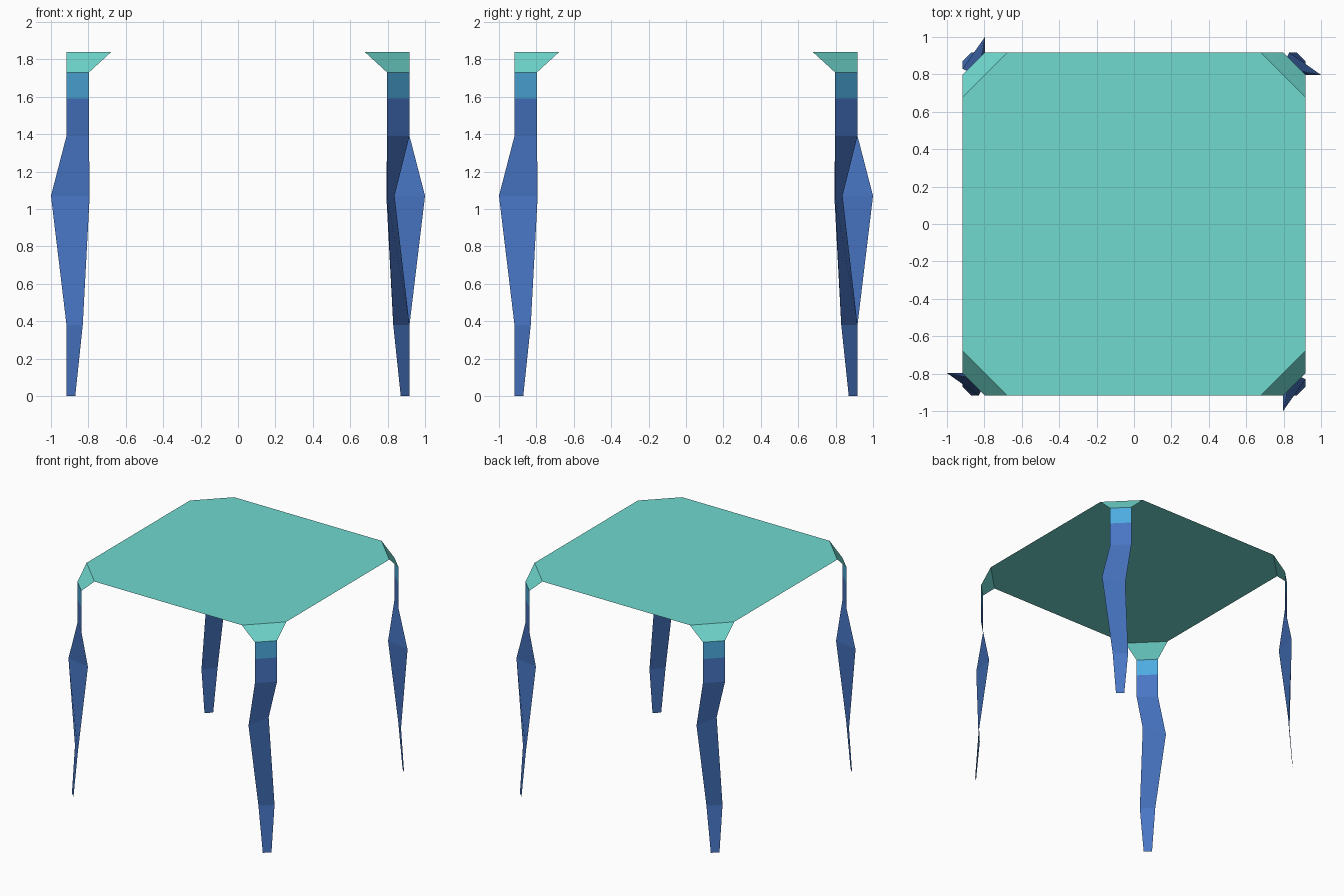
import bpy, bmesh, math
from mathutils import Matrix

if "Cube" in bpy.data.objects:
    bpy.data.objects.remove(bpy.data.objects["Cube"])


def material(name, rgb):
    m = bpy.data.materials.new(name)
    lin = [((c / 255 + 0.055) / 1.055) ** 2.4 for c in rgb]
    m.diffuse_color = (*lin, 1)
    m.use_nodes = True
    m.node_tree.nodes["Principled BSDF"].inputs["Base Color"].default_value = m.diffuse_color
    return m


TEAL = material("teal", (112, 216, 207))
SKY = material("light blue", (78, 172, 224))
BLUE = material("blue", (72, 118, 196))

R = 0.917        # half width of the top
TOP = 1.84       # height of the top
CUT = 0.677      # start of the corner cut
HIP = 0.797      # where the flap meets the leg


def make_object(name, bm, mats):
    mesh = bpy.data.meshes.new(name)
    bm.to_mesh(mesh)
    bm.free()
    for m in mats:
        mesh.materials.append(m)
    ob = bpy.data.objects.new(name, mesh)
    bpy.context.collection.objects.link(ob)
    return ob


def strip(rows):
    """Sheet of quads joining two-point rows given from top to bottom."""
    bm = bmesh.new()
    pairs = [(bm.verts.new((*a, z)), bm.verts.new((*b, z))) for z, a, b in rows]
    for (a0, b0), (a1, b1) in zip(pairs, pairs[1:]):
        bm.faces.new((a0, a1, b1, b0))
    bm.normal_update()
    # faces look outwards, away from the centre axis
    for f in bm.faces:
        if f.normal.x + f.normal.y < 0:
            f.normal_flip()
    return bm


# Top: one thin sheet with cut corners
bm = bmesh.new()
ring = []
for i in range(4):
    rot = Matrix.Rotation(i * math.pi / 2, 4, 'Z')
    for p in ((R, CUT), (CUT, R)):
        v = bm.verts.new((*p, TOP))
        v.co = rot @ v.co
        ring.append(v)
bm.faces.new(ring)
make_object("table_top", bm, [TEAL])

# Corner flaps and legs, repeated by quarter turns; the knee is kicked sideways
for i, corner in enumerate(("back_right", "back_left", "front_left", "front_right")):
    rot = Matrix.Rotation(i * math.pi / 2, 4, 'Z')

    flap = strip([(TOP, (R, CUT), (CUT, R)), (1.73, (R, HIP), (HIP, R))])
    flap.transform(rot)
    make_object(corner + "_corner_flap", flap, [TEAL])

    leg = strip([
        (1.73, (R, HIP), (HIP, R)),
        (1.59, (R, HIP), (HIP, R)),
        (1.39, (R, HIP), (HIP, R)),
        (1.07, (1.0, HIP), (0.793, 0.837)),
        (0.38, (R, 0.83), (0.83, R)),
        (0.0, (R, 0.87), (0.87, R)),
    ])
    # light blue band at the top of the leg
    for f in leg.faces:
        f.material_index = 0 if f.calc_center_median().z > 1.6 else 1
    leg.transform(rot)
    make_object(corner + "_leg", leg, [SKY, BLUE])
